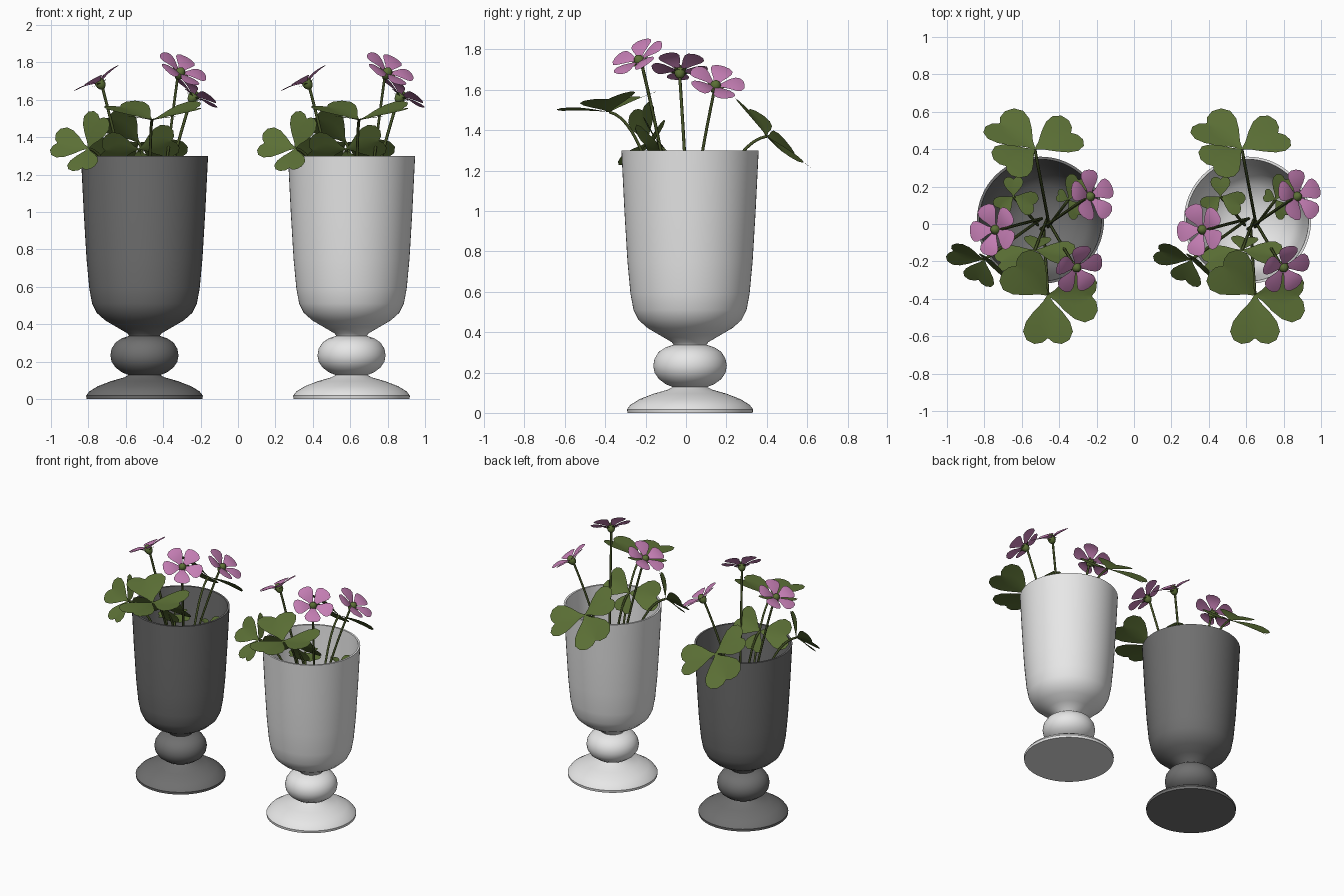
import bpy, bmesh, math
from mathutils import Vector as V

if "Cube" in bpy.data.objects:
    bpy.data.objects.remove(bpy.data.objects["Cube"])

CX, CY = -0.5, 0.02          # axis of the first planter
OFFSET = 1.107               # distance to the second planter


def material(name, rgb):
    m = bpy.data.materials.new(name)
    m.diffuse_color = (*rgb, 1)
    m.use_nodes = True
    m.node_tree.nodes["Principled BSDF"].inputs["Base Color"].default_value = m.diffuse_color
    return m


DARK = material("charcoal_ceramic", (0.16, 0.16, 0.16))
LIGHT = material("white_ceramic", (0.8, 0.8, 0.8))
PINK = material("petal_pink", (0.56, 0.21, 0.46))
GREEN = material("leaf_green", (0.105, 0.16, 0.036))
STEM = material("stem_green", (0.06, 0.085, 0.02))


def add_object(name, mesh, mat, x=0, y=0):
    mesh.materials.clear()
    mesh.materials.append(mat)
    ob = bpy.data.objects.new(name, mesh)
    ob.location = (x, y, 0)
    bpy.context.collection.objects.link(ob)
    return ob


def finish(name, bm, mat):
    mesh = bpy.data.meshes.new(name)
    bm.to_mesh(mesh)
    bm.free()
    for p in mesh.polygons:
        p.use_smooth = True
    return add_object(name, mesh, mat)


# ---- goblet planter: lathed profile, outside then inside ----
PROFILE = [(0, 0), (0.31, 0), (0.312, 0.018), (0.295, 0.04), (0.25, 0.068), (0.18, 0.095),
           (0.11, 0.115), (0.085, 0.128), (0.12, 0.142), (0.155, 0.168), (0.176, 0.2),
           (0.182, 0.233), (0.176, 0.268), (0.155, 0.302), (0.12, 0.325), (0.082, 0.337),
           (0.09, 0.35), (0.15, 0.385), (0.21, 0.42), (0.255, 0.46), (0.28, 0.51),
           (0.295, 0.59), (0.31, 0.75), (0.325, 1.0), (0.34, 1.3),
           (0.326, 1.3), (0.311, 1.0), (0.296, 0.75), (0.28, 0.6), (0.25, 0.51),
           (0.19, 0.45), (0.1, 0.41), (0, 0.4)]


def lathe(name, mat, x, seg=64):
    bm = bmesh.new()
    rings = []
    for r, z in PROFILE:
        if r == 0:
            rings.append([bm.verts.new((0, 0, z))] * seg)
        else:
            rings.append([bm.verts.new((r * math.cos(2 * math.pi * i / seg),
                                        r * math.sin(2 * math.pi * i / seg), z))
                          for i in range(seg)])
    for a, b in zip(rings, rings[1:]):
        for i in range(seg):
            j = (i + 1) % seg
            quad = list(dict.fromkeys((a[i], a[j], b[j], b[i])))
            bm.faces.new(quad)
    bmesh.ops.recalc_face_normals(bm, faces=bm.faces)
    ob = finish(name, bm, mat)
    ob.location = (x, CY, 0)
    bpy.context.view_layer.objects.active = ob
    ob.select_set(True)
    bpy.ops.object.shade_smooth_by_angle(angle=math.radians(40))
    ob.select_set(False)


lathe("dark_planter", DARK, CX)
lathe("light_planter", LIGHT, CX + OFFSET)

# ---- thin blades (leaflets, petals, sepals): half outline mirrored about a midrib ----
HEART = [(0, 0.015), (0.15, 0.11), (0.35, 0.30), (0.55, 0.45), (0.75, 0.51),
         (0.92, 0.44), (1.0, 0.28), (0.97, 0.11), (0.88, 0)]
PETAL = [(0.1, 0.08), (0.3, 0.17), (0.5, 0.30), (0.7, 0.39), (0.86, 0.37),
         (0.97, 0.22), (1.0, 0)]
SEPAL = [(0, 0.2), (0.4, 0.25), (0.75, 0.15), (1, 0)]


def blade(bm, outline, base, along, normal, height, cols=3):
    L = along.length
    side = normal.cross(along).normalized()
    up = along.cross(side).normalized()
    n = len(outline) - 1
    x0, x1 = outline[0][0], outline[-1][0]
    rows = []
    for k, (ox, oy) in enumerate(outline):
        mid = x0 + (x1 - x0) * k / n
        row = []
        for c in range(-cols, cols + 1):
            f = abs(c) / cols
            x, y = mid + (ox - mid) * f, oy * c / cols
            row.append(bm.verts.new(base + along * x + side * (L * y) + up * (L * height(x, y))))
        rows.append(row)
    for a, b in zip(rows, rows[1:]):
        for i in range(2 * cols):
            bm.faces.new((a[i], b[i], b[i + 1], a[i + 1]))
    bmesh.ops.remove_doubles(bm, verts=[v for r in rows for v in r], dist=1e-5)


# ---- clover leaves: centre, facing direction, three leaflet vectors ----
LEAVES = [
    ((-0.53, 0.40, 1.37), (0.15, 0.62, 0.75),
     [(-0.21, 0.17, -0.09), (0.22, 0.11, -0.08), (-0.17, -0.09, 0.16)]),
    ((-0.80, -0.19, 1.34), (-0.35, -0.7, 0.6),
     [(-0.19, 0.04, 0.04), (0.06, -0.04, 0.18), (-0.04, -0.13, -0.11)]),
    ((-0.46, -0.38, 1.49), (0.0, -0.2, 1.0),
     [(0.0, -0.26, 0.025), (-0.19, 0.17, 0.10), (0.26, -0.01, 0.09)]),
    ((-0.53, -0.14, 1.335), (0.0, 0.8, 0.55),
     [(0.20, -0.02, 0.06), (-0.21, -0.06, 0.0), (0.02, 0.08, -0.12)]),
    ((-0.645, 0.147, 1.15), (0, 0, 1),
     [(0.0, 0.105, 0.01), (-0.085, -0.07, 0), (0.12, -0.05, 0)]),
    ((-0.35, 0.13, 1.15), (0.4, 0.2, 0.9),
     [(0.06, 0.12, 0), (-0.06, 0.03, 0.03), (0.06, -0.09, 0)]),
]
# ---- flowers: centre and facing direction ----
FLOWERS = [
    ((-0.75, -0.03, 1.71), (-0.5, 0.02, 0.87)),
    ((-0.225, 0.15, 1.635), (0.57, 0.2, 0.8)),
    ((-0.30, -0.24, 1.76), (0.45, -0.45, 0.78)),
]

stems = []                    # (end point, control share, control height)
bm = bmesh.new()
for centre, normal, leaflets in LEAVES:
    c = V(centre)
    for d in leaflets:
        blade(bm, HEART, c, V(d), V(normal),
              lambda x, y: 0.12 * abs(y) - 0.08 * x * x)
    stems.append((c, 0.4, c.z - 0.04))
leaves = finish("clover_leaves", bm, GREEN)

petals, cups = bmesh.new(), bmesh.new()
for i, (centre, normal) in enumerate(FLOWERS):
    c, n = V(centre), V(normal).normalized()
    u = n.orthogonal().normalized()
    w = n.cross(u)
    for k in range(5):
        a = 2 * math.pi * k / 5 + i
        out = u * math.cos(a) + w * math.sin(a)
        blade(petals, PETAL, c - n * 0.025, out * 0.142, n,
              lambda x, y: 0.25 * math.sin(min(x * 1.9, 1.75)) - 0.15 * y * y)
        blade(cups, SEPAL, c - n * 0.035, out * 0.05 + n * 0.015, n, lambda x, y: 0.0, 1)
    # green throat and calyx
    ball = bmesh.ops.create_uvsphere(cups, u_segments=12, v_segments=8, radius=0.028)
    for v in ball["verts"]:
        v.co = c - n * 0.025 + u * v.co.x + w * v.co.y + n * (v.co.z * 1.3)
    stems.append((c - n * 0.05, 0.3, 1.05))
petals = finish("flower_petals", petals, PINK)
cups = finish("flower_calyxes", cups, GREEN)

# ---- stems: bevelled curves rising from the bottom of the planter ----
curve = bpy.data.curves.new("stem_curves", 'CURVE')
curve.dimensions = '3D'
curve.bevel_depth = 0.008
curve.bevel_resolution = 1
root = V((CX + 0.015, CY - 0.02, 0.45))
for k, (end, share, cz) in enumerate(stems):
    start = root + V((math.cos(k * 2.4), math.sin(k * 2.4), 0)) * 0.03
    ctrl = start.lerp(end, share)
    ctrl.z = cz
    sp = curve.splines.new('POLY')
    sp.points.add(14)
    for j in range(15):
        t = j / 14
        p = start * (1 - t) ** 2 + ctrl * (2 * t * (1 - t)) + end * t * t
        sp.points[j].co = (*p, 1)
tmp = bpy.data.objects.new("stem_helper", curve)
bpy.context.collection.objects.link(tmp)
bpy.context.view_layer.update()
mesh = bpy.data.meshes.new_from_object(tmp.evaluated_get(bpy.context.evaluated_depsgraph_get()))
bpy.data.objects.remove(tmp)
for p in mesh.polygons:
    p.use_smooth = True
stem_ob = add_object("plant_stems", mesh, STEM)

# ---- the same plant in the second planter ----
for ob in (leaves, petals, cups, stem_ob):
    twin = bpy.data.objects.new(ob.name + "_second", ob.data)
    twin.location.x = OFFSET
    bpy.context.collection.objects.link(twin)
